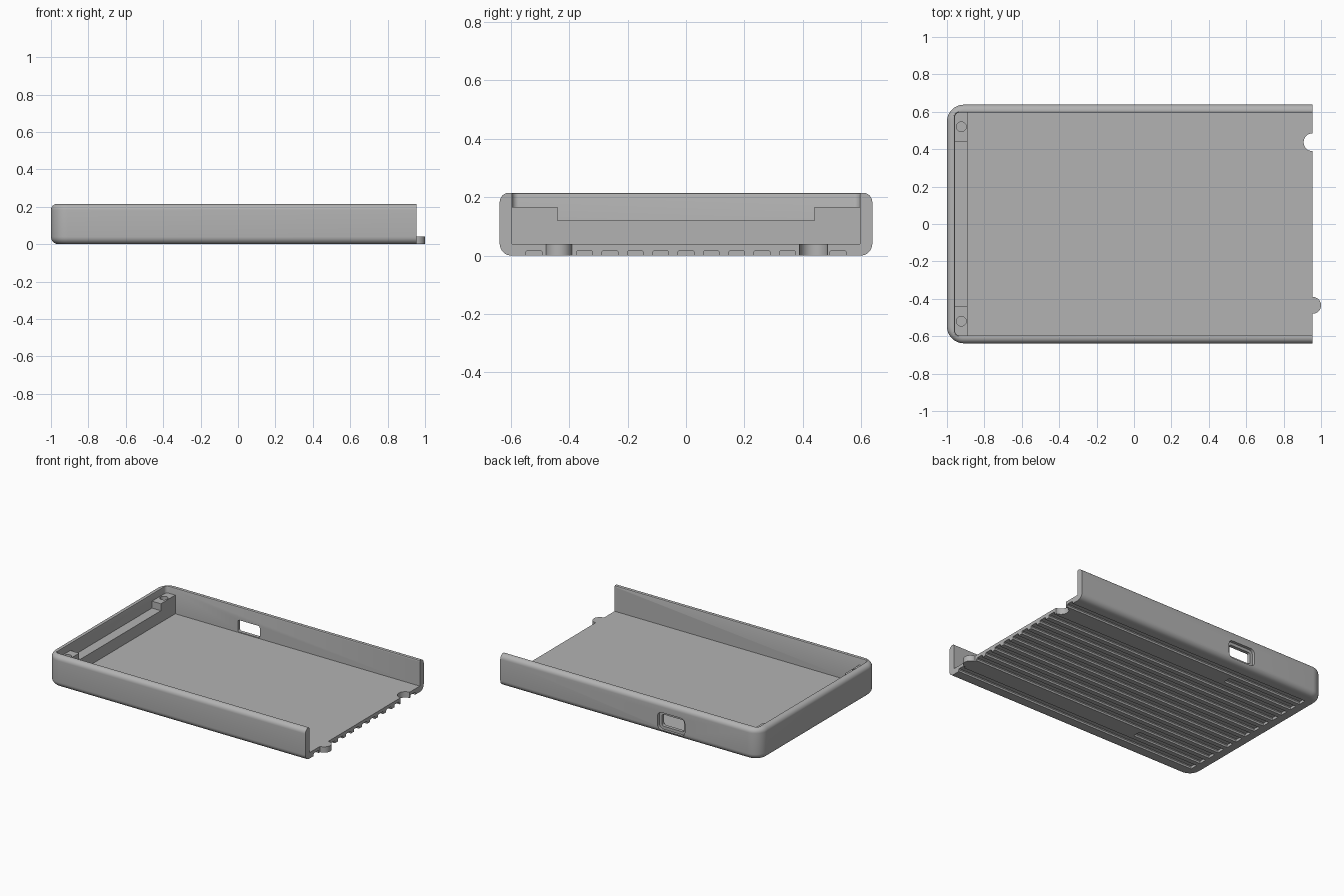
import bpy
import bmesh
from math import cos, sin, pi, radians

cube = bpy.data.objects.get("Cube")
if cube:
    bpy.data.objects.remove(cube, do_unlink=True)

OPEN_X, HALF_Y, TOP, FLOOR, WALL = 0.955, 0.638, 0.215, 0.04, 0.043

grey = bpy.data.materials.new("light grey plastic")
grey.use_nodes = True
colour = (0.45, 0.45, 0.45, 1)
grey.diffuse_color = colour
grey.node_tree.nodes["Principled BSDF"].inputs["Base Color"].default_value = colour


def finish(name, bm):
    bmesh.ops.recalc_face_normals(bm, faces=bm.faces)
    mesh = bpy.data.meshes.new(name)
    bm.to_mesh(mesh)
    bm.free()
    ob = bpy.data.objects.new(name, mesh)
    bpy.context.collection.objects.link(ob)
    mesh.materials.append(grey)
    return ob


def loft(name, rings):
    """Skin a stack of rings with equal point counts and cap both ends."""
    bm = bmesh.new()
    loops = [[bm.verts.new(p) for p in ring] for ring in rings]
    n = len(loops[0])
    for a, b in zip(loops, loops[1:]):
        for i in range(n):
            j = (i + 1) % n
            bm.faces.new((a[i], a[j], b[j], b[i]))
    bm.faces.new(loops[0])
    bm.faces.new(loops[-1])
    return finish(name, bm)


def u_ring(z, inset, radius, end_x, steps=10):
    """Outline with two rounded corners at -x and a straight end at +x."""
    r = max(radius - inset, 0.006)
    cx, cy = -1 + inset + r, HALF_Y - inset - r
    pts = [(end_x, HALF_Y - inset, z)]
    for sy, start in ((1, pi / 2), (-1, pi)):
        for k in range(steps + 1):
            a = start + k / steps * pi / 2
            pts.append((cx + r * cos(a), sy * cy + r * sin(a), z))
    pts.append((end_x, -HALF_Y + inset, z))
    return pts


def disc(x, y, z, r, start=0, sweep=2 * pi, n=32):
    count = n if sweep > 6 else n + 1
    return [(x + r * cos(start + sweep * k / n), y + r * sin(start + sweep * k / n), z)
            for k in range(count)]


def cylinder(name, x, y, r, z0, z1, **arc):
    return loft(name, [disc(x, y, z0, r, **arc), disc(x, y, z1, r, **arc)])


def rounded_slot(name, x, z, w, h, r, y0, y1):
    """Rounded rectangle in the xz plane, extruded along y."""
    outline = []
    for q, (sx, sz) in enumerate(((1, 1), (-1, 1), (-1, -1), (1, -1))):
        for k in range(7):
            a = (q + k / 6) * pi / 2
            outline.append((x + sx * (w / 2 - r) + r * cos(a),
                            z + sz * (h / 2 - r) + r * sin(a)))
    return loft(name, [[(px, y, pz) for px, pz in outline] for y in (y0, y1)])


def groove(name, y, x0, x1, half=0.027, depth=0.018, c=0.005):
    """Underside channel with softened upper corners."""
    section = [(-half, -0.05), (half, -0.05), (half, depth - c), (half - c, depth),
               (c - half, depth), (-half, depth - c)]
    return loft(name, [[(x, y + dy, z) for dy, z in section] for x in (x0, x1)])


def cut(target, cutter):
    mod = target.modifiers.new("cut", "BOOLEAN")
    mod.operation, mod.solver, mod.object = "DIFFERENCE", "EXACT", cutter
    bpy.context.view_layer.objects.active = target
    bpy.ops.object.modifier_apply(modifier=mod.name)
    bpy.data.objects.remove(cutter, do_unlink=True)


# Outer shell with rounded lower and upper edges
LOW, HIGH, N = 0.04, 0.032, 8
rings = []
for k in range(N + 1):
    a = k / N * pi / 2
    rings.append(u_ring(LOW * (1 - cos(a)), LOW * (1 - sin(a)), 0.09, OPEN_X))
for k in range(N + 1):
    a = k / N * pi / 2
    rings.append(u_ring(TOP - HIGH * (1 - sin(a)), HIGH * (1 - cos(a)), 0.09, OPEN_X))
tray = loft("tray_shell", rings)

# Hollow interior, slightly eased at the rim
inside = [(FLOOR, WALL), (TOP - 0.008, WALL), (TOP - 0.002, WALL - 0.002),
          (TOP, WALL - 0.006), (TOP + 0.1, WALL - 0.006)]
cut(tray, loft("interior_cutter", [u_ring(z, i, 0.065, 1.2) for z, i in inside]))

# Port opening with a shallow outer recess in the back wall
cut(tray, rounded_slot("recess_cutter", -0.335, 0.085, 0.205, 0.12, 0.03, 0.618, 0.7))
cut(tray, rounded_slot("port_cutter", -0.335, 0.085, 0.165, 0.08, 0.012, 0.55, 0.7))

# Underside grooves; the pair in line with the tab and notch is short
for i in range(-6, 7):
    start = -0.385 if abs(i) == 5 else 1.1
    cut(tray, groove("groove_cutter", 0.0868 * i, -0.92, start))

# Locating notch and matching tab on the open end
cut(tray, cylinder("notch_cutter", OPEN_X, 0.437, 0.048, -0.1, 0.1))
tab = cylinder("locating_tab", OPEN_X, -0.435, 0.045, 0, FLOOR, start=-pi / 2, sweep=pi)

# Ledge inside the closed end, raised at both ends with screw holes
step, end = 0.44, 0.6
profile = [(-end, 0.035), (end, 0.035), (end, 0.167), (step, 0.167),
           (step, 0.12), (-step, 0.12), (-step, 0.167), (-end, 0.167)]
ledge = loft("end_ledge", [[(x, y, z) for y, z in profile] for x in (-0.96, -0.89)])
for side in (-1, 1):
    cut(ledge, cylinder("screw_cutter", -0.923, side * 0.52, 0.026, 0.07, 0.3))

# Smooth the curved faces and keep crisp edges
bpy.ops.object.select_all(action="DESELECT")
for ob in (tray, tab, ledge):
    ob.select_set(True)
bpy.context.view_layer.objects.active = tray
bpy.ops.object.shade_smooth_by_angle(angle=radians(30))
